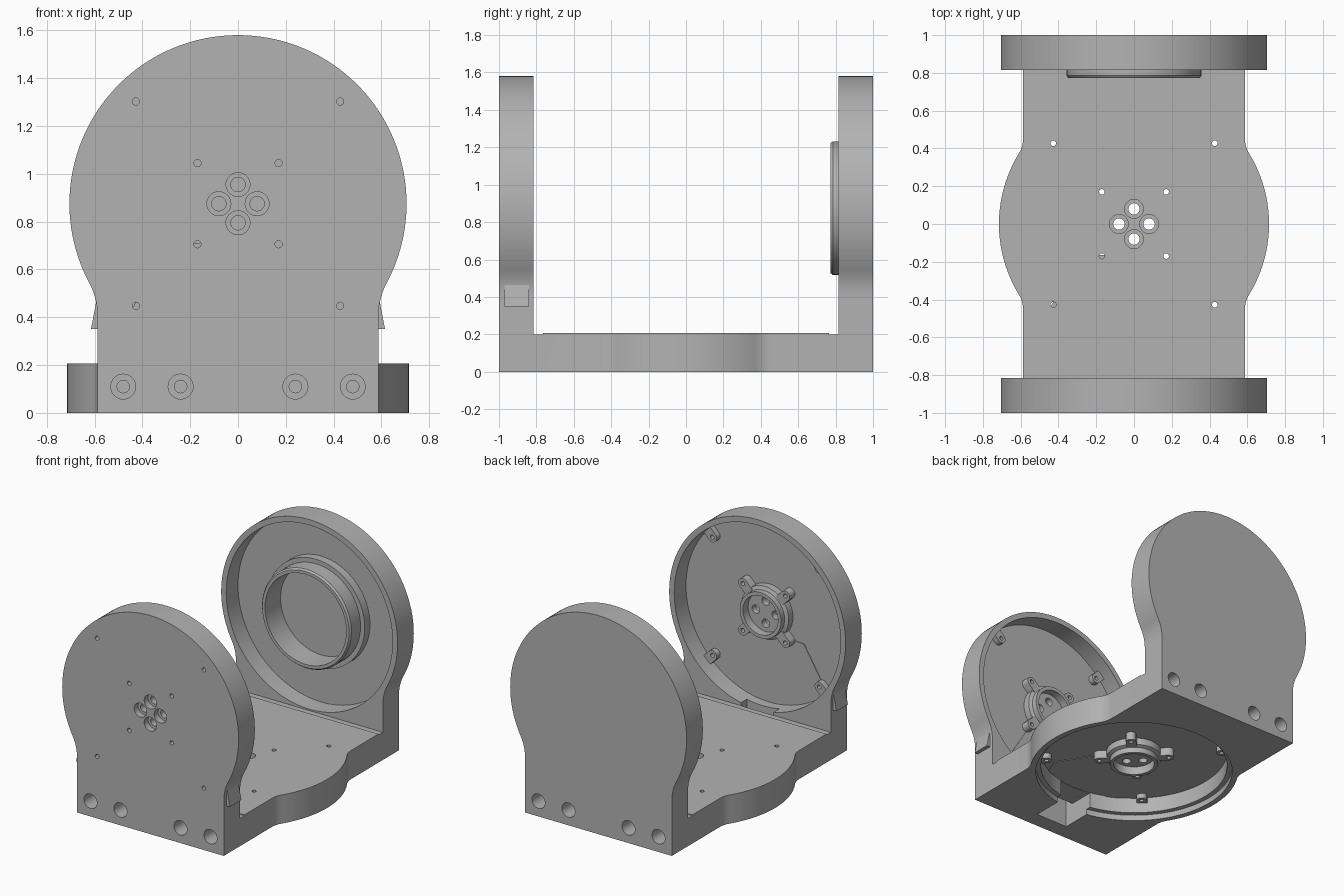
import bpy, bmesh, math
from math import sin, cos, pi, atan2, sqrt
from mathutils import Matrix

if "Cube" in bpy.data.objects:
    bpy.data.objects.remove(bpy.data.objects["Cube"], do_unlink=True)

grey = bpy.data.materials.new("mid_grey")
grey.use_nodes = True
GREY = (0.45, 0.45, 0.45, 1)
grey.diffuse_color = GREY
grey.node_tree.nodes["Principled BSDF"].inputs["Base Color"].default_value = GREY

# Local frames: u across, v up the panel, w inward from the outer face
MID, TOP = 0.875, 0.207
FRONT = Matrix(((1, 0, 0, 0), (0, 0, 1, -1), (0, 1, 0, MID), (0, 0, 0, 1)))
BACK = Matrix(((1, 0, 0, 0), (0, 0, -1, 1), (0, 1, 0, MID), (0, 0, 0, 1)))
BASE = Matrix(((1, 0, 0, 0), (0, 1, 0, 0), (0, 0, -1, TOP), (0, 0, 0, 1)))
WALL, FLOOR = 0.185, 0.05


def skin(name, rings, frame, closed=False):
    """Solid from a stack of matching loops."""
    bm = bmesh.new()
    loops = [[bm.verts.new(p) for p in ring] for ring in rings]
    n = len(loops[0])
    pairs = list(zip(loops, loops[1:]))
    if closed:
        pairs.append((loops[-1], loops[0]))
    else:
        bm.faces.new(loops[0])
        bm.faces.new(loops[-1])
    for a, b in pairs:
        for i in range(n):
            j = (i + 1) % n
            bm.faces.new((a[i], a[j], b[j], b[i]))
    bm.transform(frame)
    bmesh.ops.recalc_face_normals(bm, faces=bm.faces)
    mesh = bpy.data.meshes.new(name)
    bm.to_mesh(mesh)
    bm.free()
    mesh.materials.append(grey)
    ob = bpy.data.objects.new(name, mesh)
    bpy.context.collection.objects.link(ob)
    return ob


def prism(name, pts, w0, w1, frame):
    return skin(name, [[(u, v, w) for u, v in pts] for w in (w0, w1)], frame)


def box(name, u0, u1, v0, v1, w0, w1, frame):
    return prism(name, [(u0, v0), (u1, v0), (u1, v1), (u0, v1)], w0, w1, frame)


def lathe(name, u, v, profile, frame, closed=False, n=32):
    ring = [2 * pi * i / n for i in range(n)]
    return skin(name, [[(u + r * cos(a), v + r * sin(a), w) for a in ring]
                       for r, w in profile], frame, closed)


def cut(target, cutter):
    mod = target.modifiers.new("cut", 'BOOLEAN')
    mod.operation, mod.solver, mod.object = 'DIFFERENCE', 'EXACT', cutter
    bpy.context.view_layer.objects.active = target
    bpy.ops.object.modifier_apply(modifier=mod.name)
    bpy.data.objects.remove(cutter, do_unlink=True)


def arc(cx, cy, r, a0, a1, n):
    return [(cx + r * cos(a0 + (a1 - a0) * i / n), cy + r * sin(a0 + (a1 - a0) * i / n))
            for i in range(n + 1)]


def shoulder(radius, half, fillet):
    """Neck edge blending into the round, ending level with the centre."""
    cx = half + fillet
    d = sqrt((radius + fillet) ** 2 - cx ** 2)
    return (arc(cx, -d, fillet, pi, atan2(d, -cx), 8)
            + arc(0, 0, radius, atan2(-d, cx), 0, 16)[1:])


def mirror_u(pts):
    return pts + [(-u, v) for u, v in reversed(pts) if abs(u) > 1e-4]


# Upright plate and base outlines
plate_shape = mirror_u([(0.587, -MID)] + shoulder(0.705, 0.587, 0.3)
                       + arc(0, 0, 0.705, 0, pi / 2, 32)[1:])
side = [(0.587, -0.815)] + shoulder(0.715, 0.587, 0.15)
base_shape = mirror_u(side + [(u, -v) for u, v in reversed(side[:-1])])


def motor_mount(label, body, frame):
    """Central boss, screw lugs, through holes and the raised cable panel."""
    boss = lathe(label + "_boss", 0, 0,
                 [(0.19, FLOOR - 0.01), (0.19, FLOOR + 0.05), (0.165, FLOOR + 0.06),
                  (0.165, FLOOR + 0.1), (0.14, FLOOR + 0.1), (0.14, FLOOR + 0.04)], frame, n=64)
    for k in range(4):
        a = k * pi / 2
        hole = [(0.05, -0.02), (0.05, 0.045), (0.03, 0.045), (0.03, 0.2)]
        for target in (body, boss):
            cut(target, lathe("cutter", 0.08 * cos(a), 0.08 * sin(a), hole, frame))
        # Lugs sit on the diagonals: inner ones join the boss, outer ones the rim
        a += pi / 4
        for kind, r, reach, high in (("inner", 0.24, -0.07, 0.06), ("outer", 0.604, 0.075, 0.04)):
            s = 1 if reach > 0 else -1
            flat = [(r + reach, -0.036 * s)] + [(r + reach, 0.036 * s)]
            flat += [(r - s * 0.036 * sin(t), s * 0.036 * cos(t)) for t in
                     [pi * i / 12 for i in range(13)]]
            pts = [(p * cos(a) - q * sin(a), p * sin(a) + q * cos(a)) for p, q in flat]
            lug = prism(f"{label}_{kind}_lug_{k + 1}", pts, FLOOR - 0.01, FLOOR + high, frame)
            for target in (body, lug):
                cut(target, lathe("cutter", r * cos(a), r * sin(a),
                                  [(0.015, -0.02), (0.015, 0.15)], frame, n=16))
    panel = [(0.14, -0.15), (0.33, -0.46), (0.28, -0.59),
             (-0.28, -0.59), (-0.45, -0.45), (-0.28, -0.17)]
    prism(label + "_cable_panel", panel, FLOOR - 0.002, FLOOR + 0.004, frame)


def upright(name, frame):
    """Plate with a round pocket inside and bolt holes along the foot."""
    body = prism(name, plate_shape, 0, WALL, frame)
    cut(body, lathe("cutter", 0, 0, [(0.665, FLOOR), (0.665, 0.3)], frame, n=96))
    for x in (-0.48, -0.24, 0.24, 0.48):
        bolt = [(0.052, -0.02), (0.052, 0.12), (0.026, 0.12), (0.026, 0.3)]
        cut(body, lathe("cutter", x, 0.11 - MID, bolt, frame))
    return body


# Front plate with cable slot and side clips
front = upright("front_plate", FRONT)
cut(front, box("cutter", -0.13, 0.13, -MID - 0.05, 0.3 - MID, 0.12, 0.25, FRONT))
motor_mount("front", front, FRONT)
for s, label in ((1, "left"), (-1, "right")):
    clip = [(0.57 * s, 0.47), (0.592 * s, 0.47), (0.615 * s, 0.35), (0.57 * s, 0.35)]
    prism(label + "_clip", [(u, z - MID) for u, z in clip], 0.03, 0.16, FRONT)

# Back plate with bearing ring
upright("back_plate", BACK)
lathe("bearing_ring", 0, 0,
      [(0.39, 0.045), (0.39, 0.11), (0.357, 0.11), (0.357, 0.215), (0.347, 0.228),
       (0.325, 0.228), (0.325, 0.045)], BACK, closed=True, n=64)

# Base with stepped pocket below, cable channel and lowered deck ends
base = prism("base", base_shape, 0, TOP, BASE)
cut(base, lathe("cutter", 0, 0, [(0.64, FLOOR), (0.64, 0.165), (0.675, 0.165), (0.675, 0.3)],
                BASE, n=96))
cut(base, box("cutter", -0.13, 0.13, -0.9, -0.6, FLOOR + 0.003, 0.3, BASE))
for s in (-1, 1):
    cut(base, box("cutter", -1, 1, 0.765 * s, 0.9 * s, -0.05, 0.007, BASE))
motor_mount("base", base, BASE)

# Smooth the round walls, keep the edges sharp
bpy.ops.object.select_all(action='DESELECT')
for ob in bpy.context.collection.objects:
    if ob.type == 'MESH' and ob.data.materials and ob.data.materials[0] == grey:
        ob.select_set(True)
        bpy.context.view_layer.objects.active = ob
bpy.ops.object.shade_smooth_by_angle(angle=math.radians(30))
